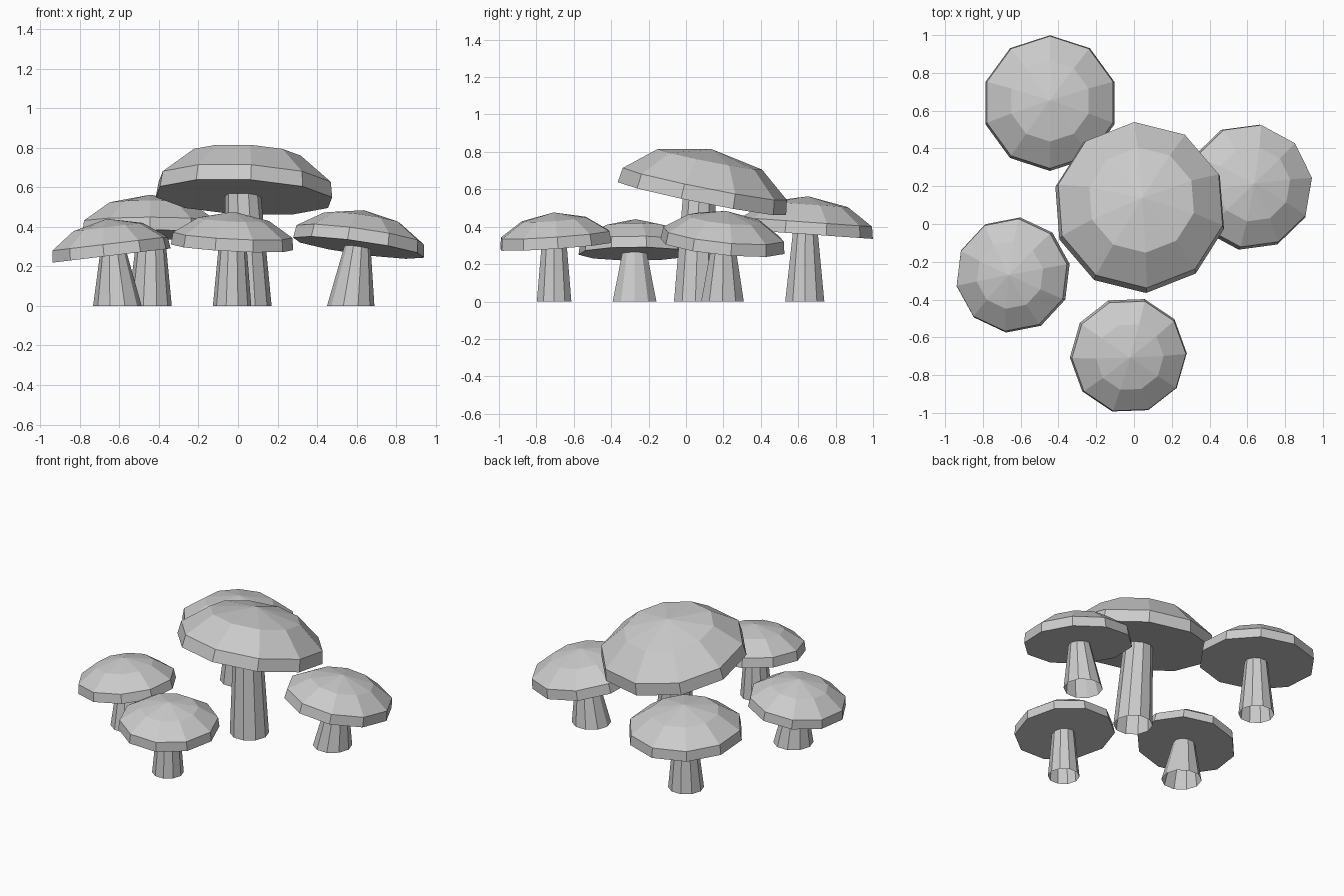
import bpy, bmesh, math
from mathutils import Vector, Matrix

cube = bpy.data.objects.get("Cube")
if cube:
    bpy.data.objects.remove(cube, do_unlink=True)

SIDES = 10

grey = bpy.data.materials.new("plain_grey")
grey.use_nodes = True
grey.diffuse_color = (0.6, 0.6, 0.6, 1)
bsdf = next(n for n in grey.node_tree.nodes if n.type == 'BSDF_PRINCIPLED')
bsdf.inputs["Base Color"].default_value = (0.6, 0.6, 0.6, 1)


def add_ring(bm, centre, radius, phase=0.0):
    """Add one regular polygon of vertices around a centre."""
    angles = [phase + math.tau * i / SIDES for i in range(SIDES)]
    return [bm.verts.new(Vector(centre) + Vector((radius * math.cos(a), radius * math.sin(a), 0)))
            for a in angles]


def bridge(bm, lower, upper):
    """Join two rings with flat quads."""
    for i in range(SIDES):
        j = (i + 1) % SIDES
        bm.faces.new((lower[i], lower[j], upper[j], upper[i]))


def finish(bm, name):
    bmesh.ops.recalc_face_normals(bm, faces=bm.faces)
    mesh = bpy.data.meshes.new(name)
    bm.to_mesh(mesh)
    bm.free()
    mesh.materials.append(grey)
    obj = bpy.data.objects.new(name, mesh)
    bpy.context.collection.objects.link(obj)
    return obj


def make_cap(name, centre, radius, phase, slope, ring_radius, heights):
    """Faceted dome with a short rim band and a flat underside, tilted by slope."""
    rim_h, ring_h, apex_h = heights
    bm = bmesh.new()
    phase = math.radians(phase)
    rim_low = add_ring(bm, (0, 0, 0), radius, phase)
    rim_top = add_ring(bm, (0, 0, rim_h), radius * 0.975, phase)
    crown = add_ring(bm, (0, 0, ring_h), ring_radius, phase)
    bridge(bm, rim_low, rim_top)
    bridge(bm, rim_top, crown)
    apex = bm.verts.new((0, 0, apex_h))
    for i in range(SIDES):
        bm.faces.new((crown[i], crown[(i + 1) % SIDES], apex))
    bm.faces.new(rim_low[::-1])
    normal = Vector((-slope[0], -slope[1], 1))
    tilt = Vector((0, 0, 1)).rotation_difference(normal).to_matrix().to_4x4()
    bm.transform(Matrix.Translation(centre) @ tilt)
    return finish(bm, name)


def make_stem(name, base, base_radius, top, top_radius):
    """Tapered, leaning stem, open at the ground."""
    bm = bmesh.new()
    low = add_ring(bm, (*base, 0), base_radius)
    high = add_ring(bm, top, top_radius)
    bridge(bm, low, high)
    bm.faces.new(high)
    return finish(bm, name)


# Large middle mushroom
make_cap("centre_cap", (0.03, 0.085, 0.55), 0.46, 22, (-0.05, -0.2), 0.285, (0.08, 0.215, 0.27))
make_stem("centre_stem", (0.05, 0.05), 0.12, (0.025, 0.07, 0.57), 0.09)

# Small front mushroom
make_cap("front_cap", (-0.03, -0.695, 0.297), 0.31, 2, (-0.05, 0.07), 0.18, (0.062, 0.142, 0.18))
make_stem("front_stem", (-0.03, -0.705), 0.097, (-0.027, -0.705, 0.31), 0.07)

# Mushroom on the model's left
make_cap("left_cap", (0.61, 0.195, 0.295), 0.338, 8, (-0.14, -0.1), 0.2, (0.065, 0.15, 0.192))
make_stem("left_stem", (0.57, 0.195), 0.12, (0.605, 0.2, 0.31), 0.065)

# Mushroom on the model's right
make_cap("right_cap", (-0.64, -0.27, 0.255), 0.307, 11, (0.12, 0.0), 0.18, (0.06, 0.145, 0.187))
make_stem("right_stem", (-0.61, -0.275), 0.123, (-0.63, -0.275, 0.27), 0.067)

# Back mushroom
make_cap("back_cap", (-0.445, 0.64, 0.36), 0.36, 18, (0.0, -0.07), 0.215, (0.065, 0.16, 0.203))
make_stem("back_stem", (-0.445, 0.635), 0.11, (-0.44, 0.638, 0.37), 0.07)
